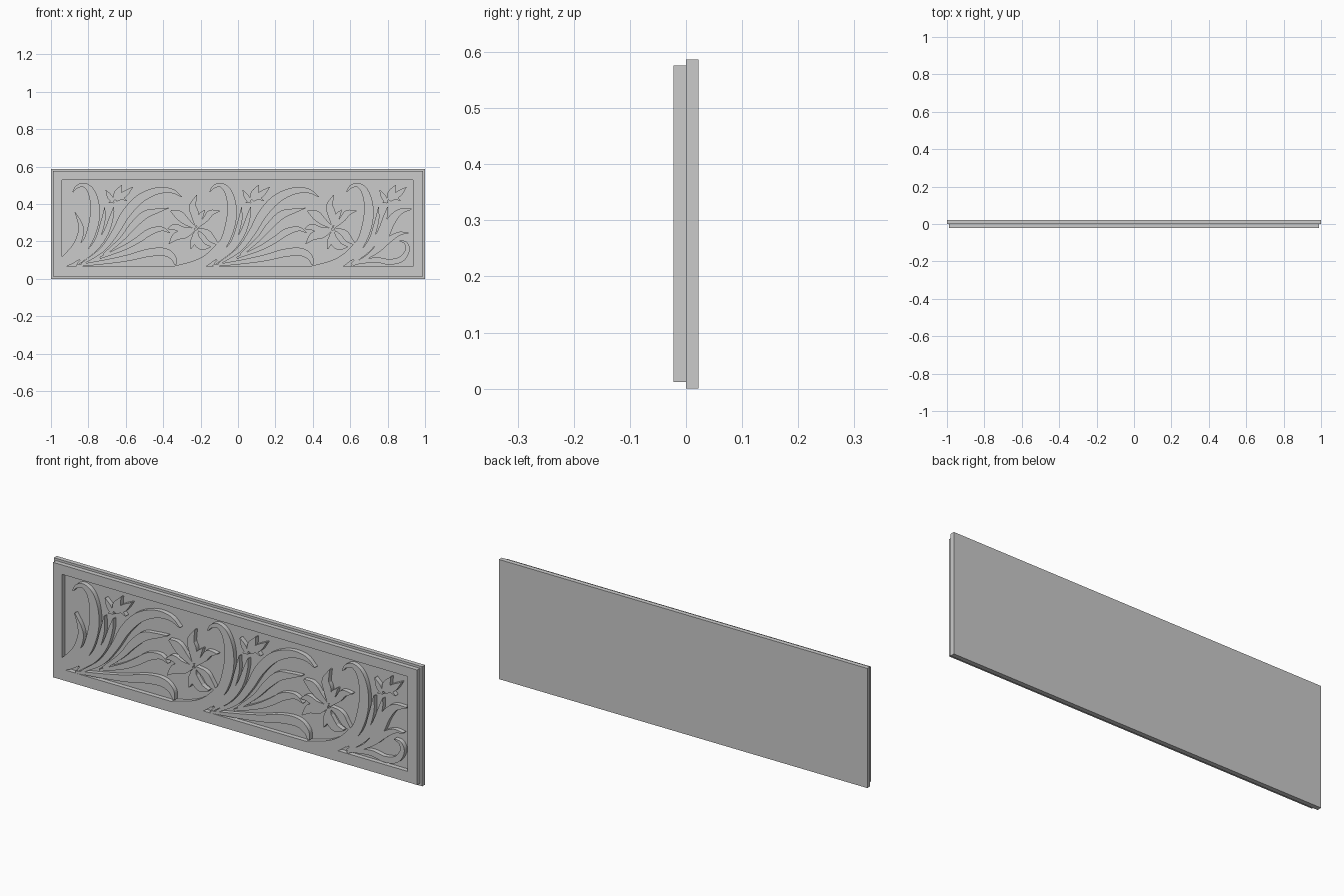
import bpy, bmesh
from mathutils import Vector

if "Cube" in bpy.data.objects:
    bpy.data.objects.remove(bpy.data.objects["Cube"])

FRONT, BACK = -0.0225, 0.0225
S = 187.2            # sketch units per scene unit
STEP = 137           # sketch spacing of the repeating motif


def box(bm, x0, x1, y0, y1, z0, z1):
    vs = [bm.verts.new((x, y, z)) for y in (y0, y1) for x, z in ((x0, z0), (x1, z0), (x1, z1), (x0, z1))]
    for f in ((0, 1, 2, 3), (7, 6, 5, 4), (0, 4, 5, 1), (1, 5, 6, 2), (2, 6, 7, 3), (3, 7, 4, 0)):
        bm.faces.new([vs[i] for i in f])


def finish(bm, name):
    bmesh.ops.recalc_face_normals(bm, faces=bm.faces)
    me = bpy.data.meshes.new(name)
    bm.to_mesh(me)
    bm.free()
    ob = bpy.data.objects.new(name, me)
    bpy.context.collection.objects.link(ob)
    return ob


def spline(pts, n=7):
    """Smooth curve through (x, y, half width) points."""
    p = [Vector(q) for q in pts]
    p = [2 * p[0] - p[1]] + p + [2 * p[-1] - p[-2]]
    out = []
    for a, b, c, d in zip(p, p[1:], p[2:], p[3:]):
        for i in range(n):
            t = i / n
            out.append(0.5 * (2 * b + (c - a) * t + (2 * a - 5 * b + 4 * c - d) * t * t
                              + (3 * b - a - 3 * c + d) * t ** 3))
    return out + [p[-2]]


def stroke(bm, pts, dx=0):
    """Flat-topped carved ribbon of varying width."""
    c = spline(pts)
    rings = []
    for i, q in enumerate(c):
        t = c[min(i + 1, len(c) - 1)] - c[max(i - 1, 0)]
        nrm = Vector((-t.y, t.x)).normalized() * max(q.z, 0.25)
        ring = []
        for s, y in ((1, FRONT), (-1, FRONT), (-1, 0.004), (1, 0.004)):
            ring.append(bm.verts.new(((q.x + dx + s * nrm.x - 238.3) / S, y, (279 - q.y - s * nrm.y) / S)))
        rings.append(ring)
    for a, b in zip(rings, rings[1:]):
        for k in range(4):
            bm.faces.new((a[k], a[(k + 1) % 4], b[(k + 1) % 4], b[k]))
    bm.faces.new(rings[0])
    bm.faces.new(rings[-1][::-1])


# strokes of the motif, each a few (x, y, half width) points
CURL = [(73, 192, .5), (77, 187, 1.5), (84, 185, 2.2), (91, 191, 3.5), (95, 205, 4.5),
        (94, 223, 5), (87, 243, 4.5), (74, 258, 5)]
VINE = [(87, 243, 4.5), (74, 257, 5), (60, 265, 5), (38, 269, 3)]
BUD = [
    [(114, 203, .8), (110, 197, 2.5), (106, 190, .3)],
    [(115, 200, 2), (118, 193, 3.6), (122, 185, .3)],
    [(116, 200, 2), (125, 194, 3), (133, 187, .3)],
    [(116, 198, 1), (122, 198, 1.5), (127, 201, .3)],
    [(116, 197, 1), (112, 201, 1.2), (109, 203, .3)],
]
STEMS = [
    [(114, 207, .3), (112, 216, 2), (106, 233, 2.8), (95, 249, 2.6), (78, 264, 1)],
    [(105, 207, .3), (103, 222, 2.2), (96, 242, 2), (80, 260, 1)],
]
LEAVES = [
    [(182, 197, .3), (172, 191, 2.2), (157, 191, 3.5), (140, 199, 4.5), (126, 214, 4.5),
     (115, 233, 3.5), (102, 250, 2.5), (82, 264, 1)],
    [(169, 208, .3), (157, 211, 2.4), (145, 215, 4), (133, 226, 3.5), (122, 239, 2.3), (104, 255, 1.5)],
    [(170, 233, .3), (162, 229, 2.2), (150, 232, 3.5), (138, 240, 3.2), (124, 248, 2.5), (100, 258, 1)],
    [(176, 265, 1), (173, 257, 3), (164, 252, 4), (148, 253, 4), (128, 258, 3.2),
     (105, 262, 2.2), (76, 266, 1)],
]
FLOWER = [
    [(196, 226, 1), (195, 214, 4), (193, 206, 3.5), (197, 195, .3)],
    [(198, 226, 1), (201, 216, 2.5), (205, 210, .4)],
    [(197, 228, 1), (206, 219, 2.8), (211, 213, 3), (220, 211, .3)],
    [(196, 228, 1), (187, 222, 3.5), (179, 215, 4.5), (171, 211, .8)],
    [(195, 229, 1), (184, 230, 3), (175, 227, 3), (168, 229, .3)],
    [(195, 230, 1), (186, 235, 3), (177, 236, 4), (169, 244, .3)],
    [(197, 230, 1), (196, 238, 4), (202, 246, 4), (211, 247, .5)],
    [(198, 230, 1), (194, 240, 3), (191, 249, .5)],
    [(198, 229, 1), (207, 233, 3.5), (212, 239, 3.5), (220, 246, .3)],
]
LEFT_END = [
    [(75, 212, .3), (80, 223, 2), (81, 233, 3), (75, 247, 3), (60, 261, 1.5)],
    [(87, 243, 4.5), (74, 257, 5), (61, 264, 4.5)],
]
RIGHT_END = [
    [(412, 209, .5), (400, 212, 3), (391, 222, 4.5), (385, 236, 4), (373, 253, 2.5), (352, 266, 1)],
    [(409, 233, .3), (399, 234, 2), (388, 241, 3), (377, 251, 2.5), (360, 262, 1)],
    [(400, 241, .4), (406, 243, 1.5), (408, 250, 2.2), (402, 259, 2.8), (390, 262, 2.8),
     (375, 260, 2.5), (354, 264, 1)],
]

# back plate
bm = bmesh.new()
box(bm, -1, 1, 0, BACK, 0, 0.587)
finish(bm, "back_plate")

# raised border frame
bm = bmesh.new()
X0, X1, Z0, Z1 = -0.94, 0.935, 0.065, 0.53
outer = [(-.988, .012), (.988, .012), (.988, .576), (-.988, .576)]
inner = [(X0, Z0), (X1, Z0), (X1, Z1), (X0, Z1)]
loops = [[bm.verts.new((x, y, z)) for x, z in l] for l, y in
         ((outer, FRONT), (inner, FRONT), (inner, 0.004), (outer, 0.004))]
for a, b in zip(loops, loops[1:] + loops[:1]):
    for k in range(4):
        j = (k + 1) % 4
        bm.faces.new((a[k], a[j], b[j], b[k]))
finish(bm, "border_frame")


def carving(name, parts):
    """Merge overlapping strokes into one relief piece."""
    bm = bmesh.new()
    for pts, dx in parts:
        stroke(bm, pts, dx)
    ob = finish(bm, name)
    bm = bmesh.new()
    box(bm, -.975, .975, -.05, .05, .03, .56)
    clip = finish(bm, name + "_bounds")
    clip.hide_render = True
    m = ob.modifiers.new("merge", "BOOLEAN")
    m.operation, m.solver, m.use_self, m.object = "INTERSECT", "EXACT", True, clip
    me = bpy.data.meshes.new_from_object(ob.evaluated_get(bpy.context.evaluated_depsgraph_get()))
    ob.modifiers.clear()
    if len(me.polygons) > 20:
        ob.data = me
    bpy.data.objects.remove(clip)


# leaf scrolls, buds and blossoms, repeated along the panel
for i in range(3):
    dx = i * STEP
    scroll = [CURL] + STEMS + (LEAVES if i < 2 else []) + ([VINE] if i else [])
    parts = [(p, dx) for p in scroll]
    if i == 0:
        parts += [(p, 0) for p in LEFT_END]
    if i == 2:
        parts += [(p, 0) for p in RIGHT_END]
    carving(f"leaf_scroll_{i + 1}", parts)
    carving(f"bud_{i + 1}", [(p, dx) for p in BUD])
    if i < 2:
        carving(f"blossom_{i + 1}", [(p, dx) for p in FLOWER])
